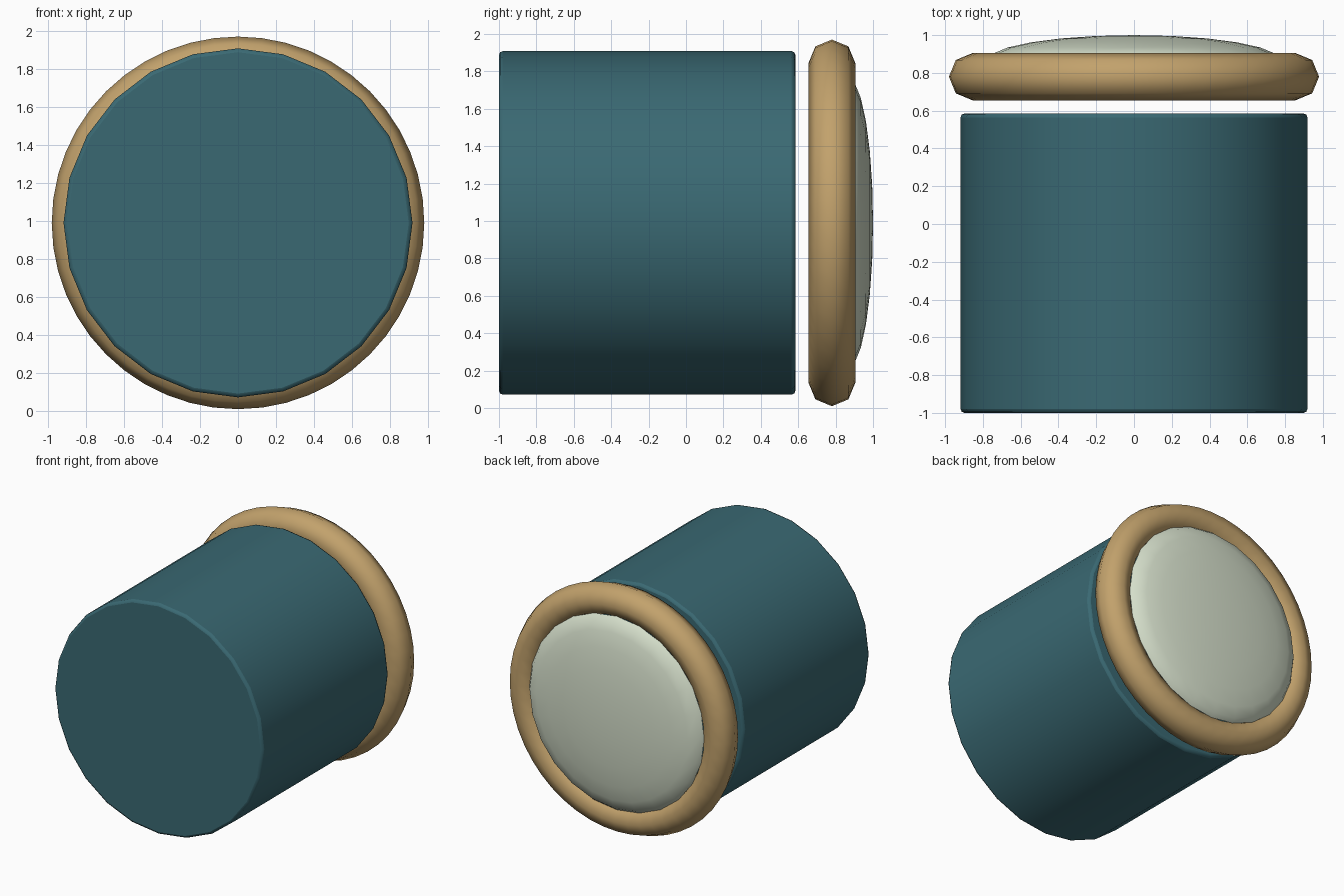
import bpy
import math

cube = bpy.data.objects.get("Cube")
if cube:
    bpy.data.objects.remove(cube, do_unlink=True)

AXIS_Z = 0.99
FACING = (math.pi / 2, 0, 0)  # turns each part's axis onto y


def material(name, rgb):
    mat = bpy.data.materials.new(name)
    mat.use_nodes = True
    colour = (*rgb, 1)
    mat.diffuse_color = colour
    mat.node_tree.nodes["Principled BSDF"].inputs["Base Color"].default_value = colour
    return mat


def finish(name, mat, angle):
    obj = bpy.context.object
    obj.name = obj.data.name = name
    obj.data.materials.append(mat)
    bpy.ops.object.shade_smooth_by_angle(angle=math.radians(angle))
    return obj


teal = material("dark teal", (0.042, 0.141, 0.171))
tan = material("warm tan", (0.54, 0.36, 0.15))
pale = material("pale grey green", (0.66, 0.73, 0.59))

# Round body with softened rims
front, back = -1.0, 0.585
bpy.ops.mesh.primitive_cylinder_add(
    vertices=24, radius=0.918, depth=back - front,
    location=(0, (front + back) / 2, AXIS_Z), rotation=FACING)
body = finish("body", teal, 50)
bevel = body.modifiers.new("soft rims", "BEVEL")
bevel.width = 0.02
bevel.segments = 2
bevel.limit_method = "ANGLE"
bevel.angle_limit = math.radians(40)

# Ring floating behind the body
bpy.ops.mesh.primitive_torus_add(
    major_radius=0.855, minor_radius=0.125, major_segments=48, minor_segments=8,
    location=(0, 0.78, AXIS_Z), rotation=FACING)
finish("rim_ring", tan, 60)

# Flattened lens filling the ring
bpy.ops.mesh.primitive_uv_sphere_add(
    segments=24, ring_count=12, radius=1,
    location=(0, 0.87, AXIS_Z), rotation=FACING)
bpy.context.object.scale = (0.77, 0.77, 0.13)
bpy.ops.object.transform_apply(location=False, rotation=False, scale=True)
finish("lens", pale, 60)
